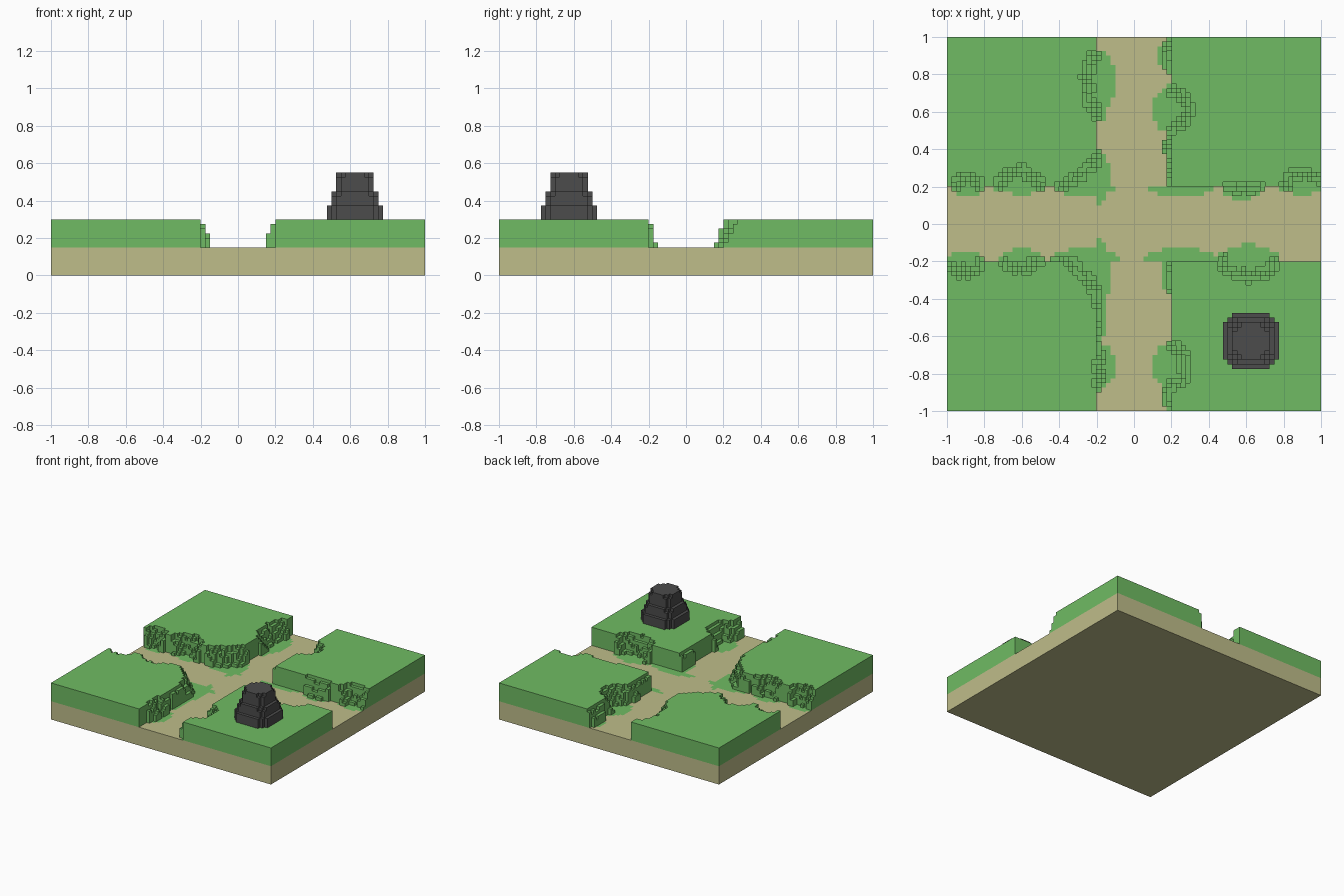
import bpy, bmesh, math, random

random.seed(4)
if "Cube" in bpy.data.objects:
    bpy.data.objects.remove(bpy.data.objects["Cube"], do_unlink=True)

N, V = 80, 0.025           # grid cells per side, voxel size
EDGE, GROUND, GRASS = 0.2, 6, 6   # road half width, layer heights in voxels


def material(name, rgb):
    m = bpy.data.materials.new(name)
    m.use_nodes = True
    m.diffuse_color = (*rgb, 1)
    m.node_tree.nodes["Principled BSDF"].inputs["Base Color"].default_value = (*rgb, 1)
    return m


green = material("grass green", (0.16, 0.50, 0.125))
sand = material("sand", (0.52, 0.51, 0.255))
stone = material("dark stone", (0.072, 0.072, 0.072))

DIRS = ((1, 0), (-1, 0), (0, 1), (0, -1))


def voxel_columns(name, heights, z0, mats, hidden=(), painted=(), bottom=False):
    """Mesh of stepped columns; heights maps cell -> height in voxels."""
    bm = bmesh.new()

    def quad(pts, mat=0):
        f = bm.faces.new([bm.verts.new(p) for p in pts])
        f.material_index = mat

    for (i, j), h in heights.items():
        cx, cy = (i + 0.5) * V - 1, (j + 0.5) * V - 1
        r, top = V / 2, z0 + h * V
        if (i, j) not in hidden:
            quad([(cx - r, cy - r, top), (cx + r, cy - r, top),
                  (cx + r, cy + r, top), (cx - r, cy + r, top)],
                 1 if (i, j) in painted else 0)
        for dx, dy in DIRS:
            low = heights.get((i + dx, j + dy), 0)
            if low < h:
                px, py, tx, ty = cx + dx * r, cy + dy * r, -dy * r, dx * r
                zl = z0 + low * V
                quad([(px - tx, py - ty, zl), (px + tx, py + ty, zl),
                      (px + tx, py + ty, top), (px - tx, py - ty, top)])
    if bottom:
        quad([(-1, -1, z0), (-1, 1, z0), (1, 1, z0), (1, -1, z0)])
    # merge the cells into large flat faces
    bmesh.ops.remove_doubles(bm, verts=bm.verts[:], dist=V / 50)
    bmesh.ops.dissolve_limit(bm, angle_limit=0.02, verts=bm.verts[:],
                             edges=bm.edges[:], delimit={'MATERIAL'})
    me = bpy.data.meshes.new(name)
    bm.to_mesh(me)
    bm.free()
    for m in mats:
        me.materials.append(m)
    ob = bpy.data.objects.new(name, me)
    bpy.context.collection.objects.link(ob)
    return ob


# Worn spots on each bank: (place along bank, half length, cut, rubble, grass reach)
# key: (x sign, y sign, axis the bank faces)
SPOTS = {
    (-1, 1, 'x'): [(.25, .16, 0, .03, .07), (.76, .17, .09, .05, .10), (.61, .07, .03, .03, .06)],
    (-1, 1, 'y'): [(.89, .10, .07, .03, .05), (.61, .14, .11, .03, .04), (.26, .17, 0, .03, .05)],
    (1, 1, 'x'): [(.90, .10, 0, .05, .07), (.61, .13, .12, .05, .10),
                  (.42, .06, 0, .05, .05), (.25, .12, 0, .03, .03)],
    (1, 1, 'y'): [(.25, .17, 0, 0, .06), (.58, .11, .03, .05, .07), (.90, .12, .10, .03, .04)],
    (1, -1, 'x'): [(.25, .14, 0, .03, .05), (.76, .13, .11, .05, .10), (.92, .07, 0, .05, .06)],
    (1, -1, 'y'): [(.25, .21, 0, 0, .07), (.61, .17, .11, .05, .09)],
    (-1, -1, 'x'): [(.28, .20, 0, .03, .07), (.52, .10, 0, .03, .06), (.76, .13, .02, .05, .10)],
    (-1, -1, 'y'): [(.26, .19, 0, .03, .07), (.60, .12, .06, .04, .07), (.90, .10, .09, .03, .05)],
}
CORNER_CUT = {(-1, 1): (.25, .20, .85), (-1, -1): (.21, .30, .7)}


def classify(x, y):
    """Return (cut, rubble, grass) for one cell."""
    sx, sy = (1 if x > 0 else -1), (1 if y > 0 else -1)
    a, b = abs(x), abs(y)
    cut = rubble = grass = False
    for face, t, d in (('x', b, a - EDGE), ('y', a, b - EDGE)):
        for c, half, depth, lump, reach in SPOTS[sx, sy, face]:
            u = abs(t - c) / half
            if u < 1:
                s = math.sqrt(1 - u * u)
                jit = random.uniform(-.008, .008)
                cut |= 0 < d < depth * s + (jit if depth else 0)
                rubble |= -lump * s + jit < d < 0 and t > EDGE
                grass |= -reach * s < d < 0
    if (sx, sy) in CORNER_CUT and a > EDGE and b > EDGE:
        wx, wy, p = CORNER_CUT[sx, sy]
        cut |= ((a - EDGE) / wx) ** p + ((b - EDGE) / wy) ** p < 1
    return cut, rubble, grass


# Sort the cells into full meadow, sloping rubble and painted ground
full, slope, painted = set(), [], set()
for i in range(N):
    for j in range(N):
        x, y = (i + 0.5) * V - 1, (j + 0.5) * V - 1
        cut, rubble, grass = classify(x, y)
        if min(abs(x), abs(y)) > EDGE and not cut:
            full.add((i, j))
        elif cut or rubble:
            slope.append((i, j))
        if cut or rubble or grass:
            painted.add((i, j))

# Rubble steps down with distance from the meadow
meadow = {c: GRASS for c in full}
for i, j in slope:
    dist = min((math.hypot(di, dj) for di in range(-3, 4) for dj in range(-3, 4)
                if (i + di, j + dj) in full), default=9)
    h = int(GRASS - 2 * dist + random.choice((0, 1, 1)))
    if h > 0:
        meadow[i, j] = h

# Sandy ground slab with grass patches on its top
voxel_columns("ground_slab", {(i, j): GROUND for i in range(N) for j in range(N)},
              0, [sand, green], hidden=meadow, painted=painted, bottom=True)

# Four raised meadows
for name, sx, sy in (("meadow_front_left", 1, -1), ("meadow_front_right", -1, -1),
                     ("meadow_back_left", 1, 1), ("meadow_back_right", -1, 1)):
    part = {c: h for c, h in meadow.items()
            if (c[0] >= N // 2) == (sx > 0) and (c[1] >= N // 2) == (sy > 0)}
    voxel_columns(name, part, GROUND * V, [green])

# Stepped stone mound with clipped corners
rock = {}
for i in range(-6, 6):
    for j in range(-6, 6):
        a, b = abs(i + 0.5), abs(j + 0.5)
        r = max(a, b, (a + b + 2) / 2)
        h = next((h for lim, h in ((3.5, 10), (4, 9), (4.5, 6), (5, 5), (5.5, 3)) if r <= lim), 0)
        if h:
            rock[65 + i, 15 + j] = h
voxel_columns("stone_mound", rock, (GROUND + GRASS) * V, [stone])
